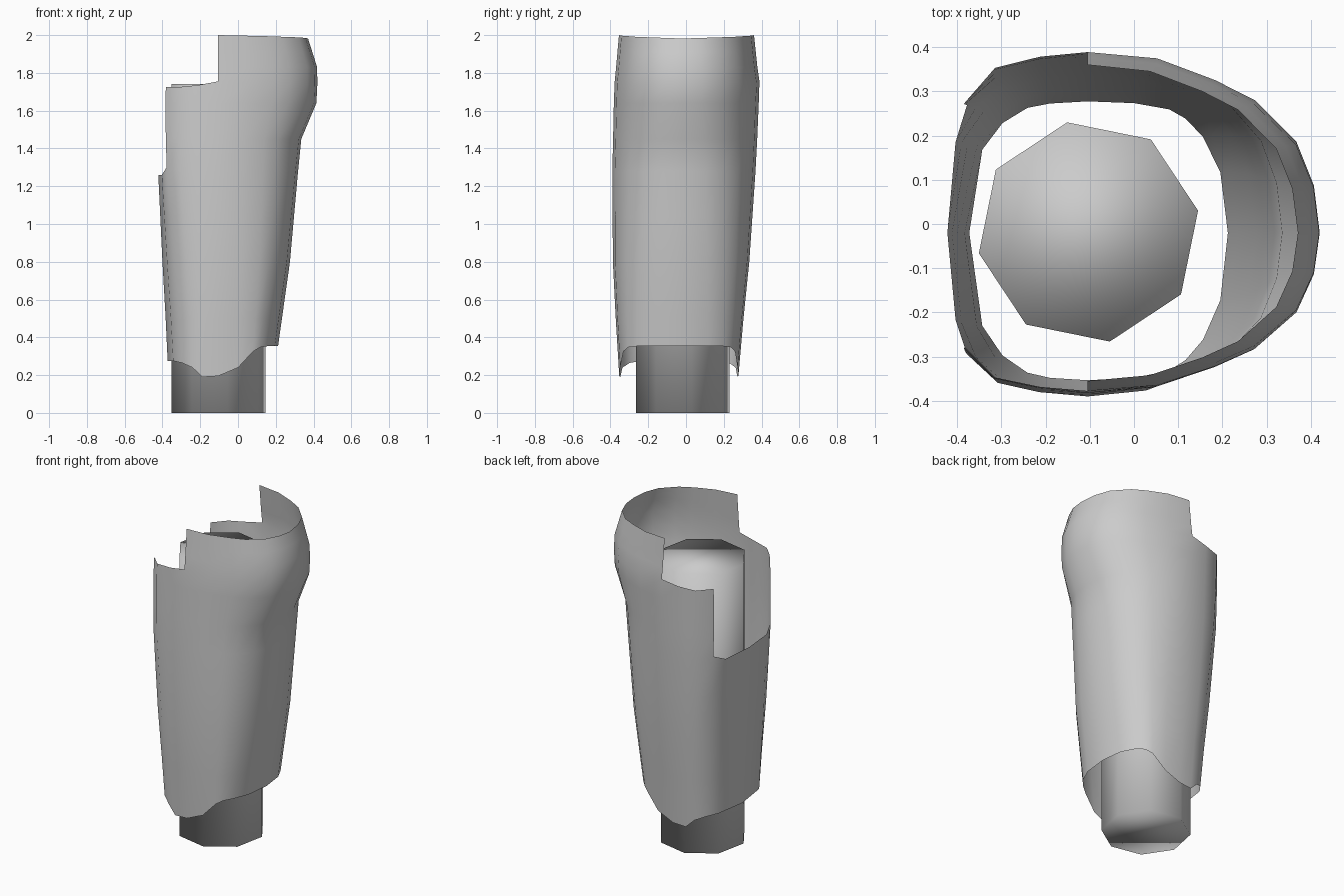
import bpy, bmesh, math

if "Cube" in bpy.data.objects:
    bpy.data.objects.remove(bpy.data.objects["Cube"])

# Shell extents by height: z, right x, left x, front y, back y
LEVELS = [(.19, .19, -.37, -.353, .277), (.36, .213, -.375, -.365, .29),
          (.8, .275, -.40, -.387, .335), (1.28, .318, -.423, -.39, .368),
          (1.45, .335, -.42, -.386, .377), (1.64, .415, -.416, -.382, .385),
          (1.74, .42, -.412, -.379, .391), (1.83, .419, -.41, -.37, .378),
          (2.0, .365, -.40, -.355, .36)]
# Half cross-section from the right side round to the left, low and high on the shell
LOW = [(1, 0), (.945, .45), (.82, .71), (.7, .84), (.59, .91), (.35, .975), (0, 1),
       (-.32, .985), (-.51, .94), (-.72, .82), (-.89, .62), (-1, 0)]
HIGH = [(1, 0), (.975, .26), (.9, .5), (.72, .73), (.55, .84), (.3, .96), (0, 1),
        (-.35, .97), (-.68, .91), (-.9, .72), (-.96, .5), (-1, 0)]
# Scalloped lower edge heights, one per column
HEM = [.355, .355, .353, .347, .325, .24, .195, .19, .24, .265, .275, .275]
CX, CY = -.105, -.02


def extents(z):
    for a, b in zip(LEVELS, LEVELS[1:]):
        if z <= b[0]:
            t = max(0, (z - a[0]) / (b[0] - a[0]))
            return [p + (q - p) * t for p, q in zip(a[1:], b[1:])]
    return LEVELS[-1][1:]


def shell_point(c, side, z):
    xr, xl, yf, yb = extents(z)
    t = min(1, max(0, (z - .3) / 1.3))
    u = LOW[c][0] + (HIGH[c][0] - LOW[c][0]) * t
    v = LOW[c][1] + (HIGH[c][1] - LOW[c][1]) * t
    x = CX + (u * (xr - CX) if u > 0 else -u * (xl - CX))
    y = CY + v * ((yb if side > 0 else yf) - CY)
    return x, y, z


def column_heights(c):
    window = 1.3 if c == 9 else 1.26 if c > 9 else 1.28
    ledge = {6: 1.755, 7: 1.735}.get(c, 1.725 if c > 7 else 1.74)
    top = 2.0 - .018 * (1 - min(c, 6) / 6)
    return [HEM[c], .5, .8, 1.04, window, 1.45, 1.64, ledge, 1.83, 1.91, top]


# Open shell: full height on the right, ledge on the left, deep notch at far left
bm = bmesh.new()
columns = [(c, 1) for c in range(12)] + [(c, -1) for c in range(10, 0, -1)]
grid = [[bm.verts.new(shell_point(c, s, z)) for z in column_heights(c)] for c, s in columns]
for i, (c, s) in enumerate(columns):
    j = (i + 1) % len(columns)
    reach = max(c, columns[j][0])
    rows = 10 if reach <= 6 else 7 if reach <= 9 else 4
    for r in range(rows):
        bm.faces.new((grid[i][r], grid[j][r], grid[j][r + 1], grid[i][r + 1]))
bmesh.ops.delete(bm, geom=[v for v in bm.verts if not v.link_faces], context='VERTS')
mesh = bpy.data.meshes.new("outer_shell")
bm.to_mesh(mesh)
bm.free()
mesh.shade_smooth()
shell = bpy.data.objects.new("outer_shell", mesh)
bpy.context.collection.objects.link(shell)

# Eight-sided inner core
bpy.ops.mesh.primitive_cylinder_add(vertices=8, radius=.2525, depth=1.74,
                                    location=(-.103, -.018, .87),
                                    rotation=(0, 0, math.radians(11)))
core = bpy.context.object
core.name = "inner_core"
core.data.shade_smooth()
